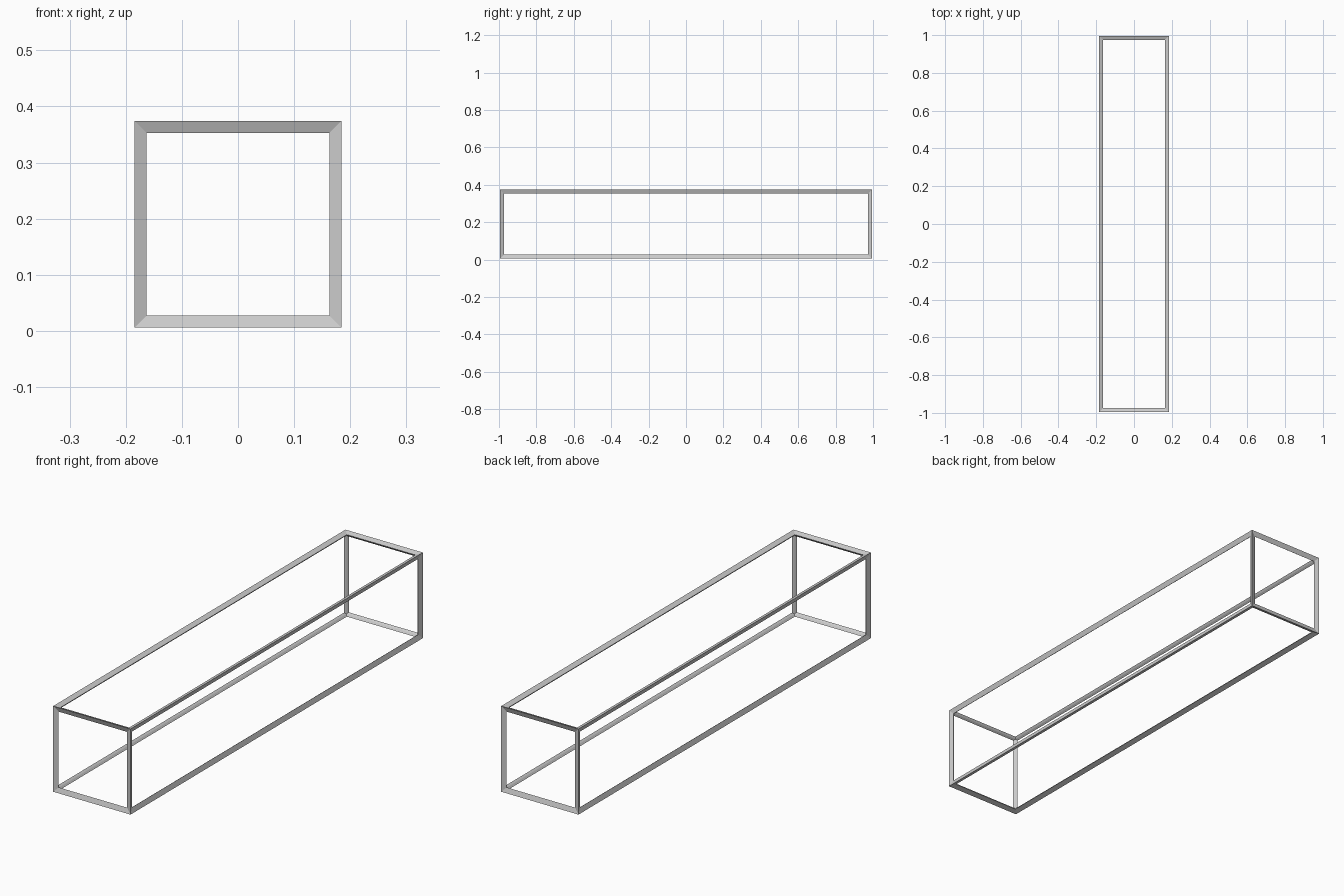
import bpy

if "Cube" in bpy.data.objects:
    bpy.data.objects.remove(bpy.data.objects["Cube"])

T = 0.027                 # strut thickness
W, L, H = 0.38, 2.0, 0.38  # overall size

# box cage, shrunk so the struts reach the overall size
bpy.ops.mesh.primitive_cube_add(size=1, location=(0, 0, H / 2))
frame = bpy.context.object
frame.name = "box_frame"
frame.scale = (W - T, L - T, H - T)
bpy.ops.object.transform_apply(location=False, rotation=False, scale=True)

# mitred kite-section struts along every edge
wire = frame.modifiers.new("struts", 'WIREFRAME')
wire.thickness = T
wire.offset = 0
wire.use_even_offset = True
wire.use_replace = True
